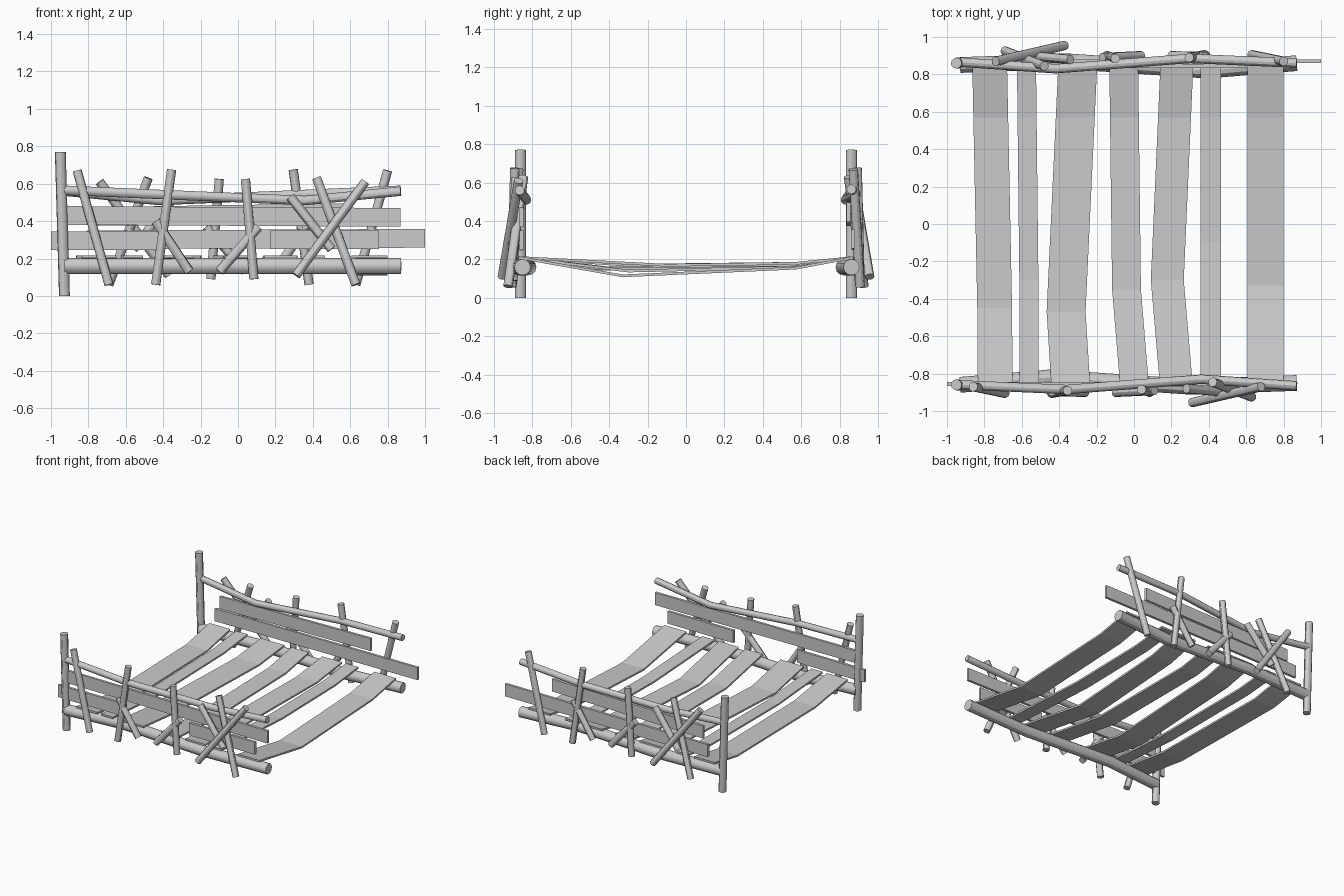
import bpy
import bmesh
from mathutils import Vector

cube = bpy.data.objects.get("Cube")
if cube:
    bpy.data.objects.remove(cube, do_unlink=True)

GREY = (0.6, 0.6, 0.6, 1)
wood = bpy.data.materials.new("plain_grey")
wood.use_nodes = True
wood.diffuse_color = GREY
wood.node_tree.nodes["Principled BSDF"].inputs["Base Color"].default_value = GREY


def link(name, data):
    obj = bpy.data.objects.new(name, data)
    bpy.context.collection.objects.link(obj)
    data.materials.append(wood)
    return obj


def pole(name, points, radius):
    """Round pole swept along a polyline."""
    curve = bpy.data.curves.new(name, "CURVE")
    curve.dimensions = "3D"
    curve.bevel_depth = radius
    curve.bevel_resolution = 4
    curve.use_fill_caps = True
    spline = curve.splines.new("POLY")
    spline.points.add(len(points) - 1)
    for p, co in zip(spline.points, points):
        p.co = (*co, 1)
    obj = link(name, curve)
    bpy.ops.object.select_all(action="DESELECT")
    obj.select_set(True)
    bpy.context.view_layer.objects.active = obj
    bpy.ops.object.convert(target="MESH")
    bpy.ops.object.shade_smooth_by_angle()


def strip(name, path, across, thick):
    """Flat board: centre path, half-width vector and thickness vector."""
    bm = bmesh.new()
    a, t = Vector(across), Vector(thick) / 2
    rings = []
    for co in path:
        c = Vector(co)
        rings.append([bm.verts.new(v) for v in (c - a - t, c + a - t, c + a + t, c - a + t)])
    for r, s in zip(rings, rings[1:]):
        for i in range(4):
            j = (i + 1) % 4
            bm.faces.new((r[i], r[j], s[j], s[i]))
    bm.faces.new(rings[0])
    bm.faces.new(rings[-1])
    bmesh.ops.recalc_face_normals(bm, faces=bm.faces)
    mesh = bpy.data.meshes.new(name)
    bm.to_mesh(mesh)
    bm.free()
    link(name, mesh)


# Railing poles, used at the front and turned half round for the back
BEAM = [(-.93, -.86, .16), (-.45, -.82, .16), (.3, -.87, .16), (.87, -.85, .16)]
HANDRAIL = [(-.93, -.86, .565), (-.36, -.885, .54), (.36, -.83, .51), (.87, -.865, .56)]
STICKS = [
    [(-.86, -.87, .67), (-.69, -.905, .06)],
    [(-.355, -.89, .675), (-.44, -.905, .06)],
    [(.04, -.885, .625), (.085, -.9, .09)],
    [(.42, -.845, .63), (.63, -.925, .06)],
    [(.68, -.87, .61), (.31, -.955, .11)],
    [(.28, -.88, .53), (.5, -.9, .25)],
    [(.11, -.89, .37), (-.1, -.9, .13)],
    [(-.44, -.895, .4), (-.26, -.9, .13)],
]


def turned(points):
    return [(-.06 - x, -y, z) for x, y, z in points]


for side, place in (("front", list), ("back", turned)):
    pole(side + "_beam", place(BEAM), .042)
    pole(side + "_handrail", place(HANDRAIL), .025)
    for i, stick in enumerate(STICKS):
        pole(f"{side}_stick_{i + 1}", place(stick), .025)

# End posts
for side, y in (("front", -.86), ("back", .86)):
    pole(side + "_post", [(-.928, y, 0), (-.95, y, .77)], .029)

# Railing boards: x start, x end, z start, z end, y
BOARDS = {
    "front_upper_board": (-.93, .87, .43, .42, -.855),
    "front_lower_board_right": (-1, -.4, .295, .295, -.855),
    "front_lower_board_left": (.17, .755, .3, .3, -.855),
    "back_upper_board": (-.75, .6, .425, .445, .845),
    "back_lower_board": (-.81, 1, .3, .308, .87),
}
for name, (x0, x1, z0, z1, y) in BOARDS.items():
    strip(name, [(x0, y, z0), (x1, y, z1)], (0, 0, .05), (0, .02, 0))

# Sagging deck slats: half width, x at the back, bend and front, bend y, sags
SLATS = [
    (.093, -.772, -.745, -.742, -.45, .15, .155),
    (.051, -.575, -.562, -.56, -.3, .17, .18),
    (.104, -.3, -.363, -.338, -.47, .155, .165),
    (.077, -.055, -.04, .003, -.35, .15, .16),
    (.088, .23, .178, .227, -.3, .14, .16),
    (.055, .41, .41, .41, -.1, .17, .18),
    (.097, .703, .703, .703, -.33, .115, .155),
]
for i, (half, xb, xm, xf, ym, zm, zb) in enumerate(SLATS):
    yb = .57
    xs = xb + (xm - xb) * (.87 - yb) / (.87 - ym)
    path = [(xf, -.87, .21), (xm, ym, zm), (xs, yb, zb), (xb, .87, .21)]
    strip(f"deck_slat_{i + 1}", path, (half, 0, 0), (0, 0, .014))
